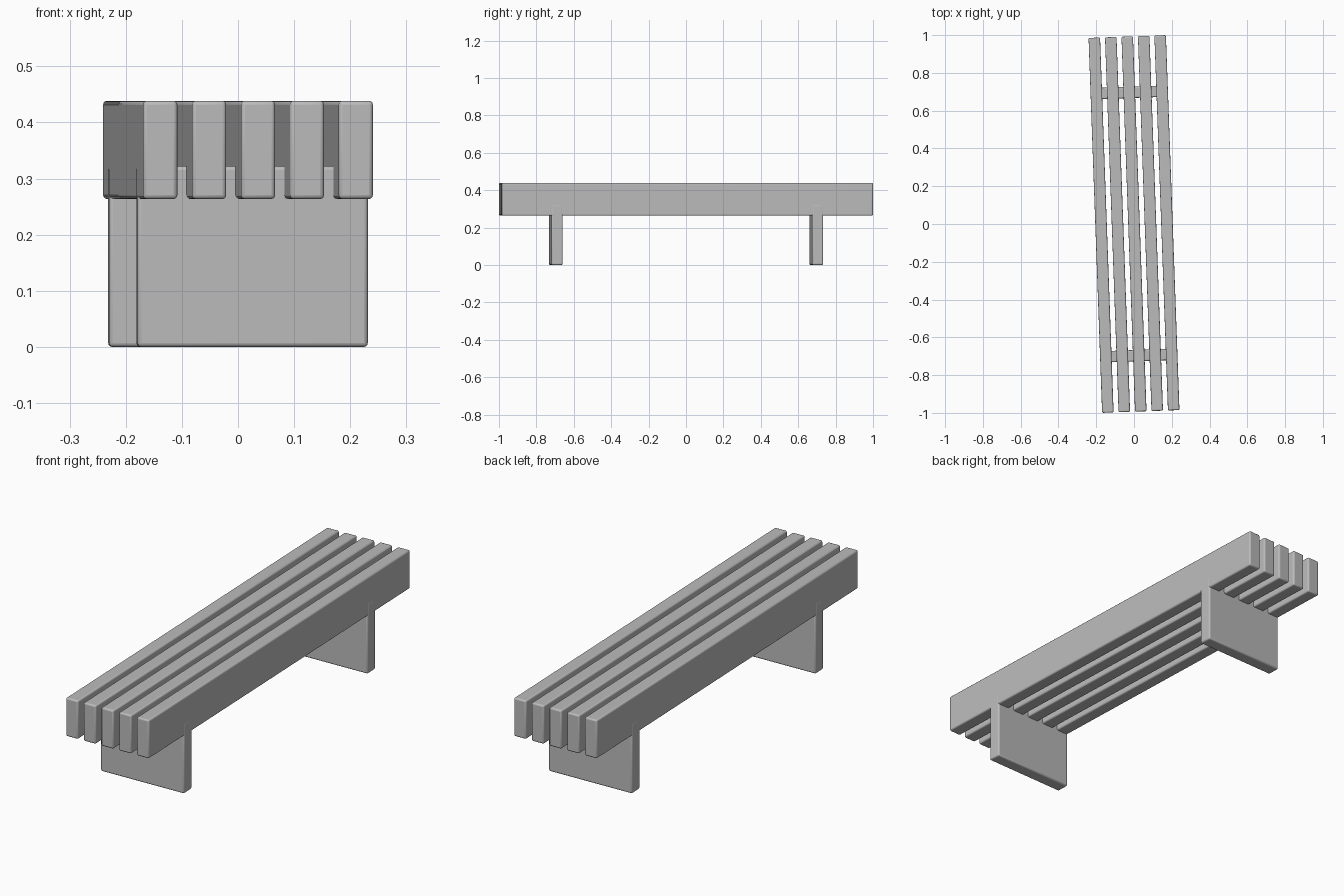
import bpy
import math
from mathutils import Matrix

cube = bpy.data.objects.get("Cube")
if cube:
    bpy.data.objects.remove(cube, do_unlink=True)

TURN = Matrix.Rotation(math.radians(2.07), 4, 'Z')  # whole bench is slightly turned

grey = bpy.data.materials.new("stone_grey")
grey.use_nodes = True
color = (0.5, 0.5, 0.5, 1)
grey.diffuse_color = color
grey.node_tree.nodes["Principled BSDF"].inputs["Base Color"].default_value = color


def rounded_block(name, center, size, radius=0.007):
    """Box with softly rounded edges, turned with the bench."""
    bpy.ops.mesh.primitive_cube_add(size=1)
    ob = bpy.context.object
    ob.name = name
    ob.data.transform(TURN @ Matrix.Translation(center) @ Matrix.Diagonal((*size, 1)))
    ob.data.materials.append(grey)
    bevel = ob.modifiers.new("soft_edges", 'BEVEL')
    bevel.width = radius
    bevel.segments = 3
    bpy.ops.object.shade_smooth_by_angle(angle=math.radians(40))
    return ob


# Five long seat slats standing on edge
SLATS, PITCH = 5, 0.0872
for i in range(SLATS):
    x = (i - (SLATS - 1) / 2) * PITCH
    rounded_block(f"seat_slat_{i + 1}", (x, 0, 0.351), (0.061, 1.986, 0.175))

# Two slab legs, let into the underside of the slats
LEG_TOP = 0.322
for name, side in (("front_leg", -1), ("back_leg", 1)):
    rounded_block(name, (0, side * 0.697, LEG_TOP / 2), (0.411, 0.06, LEG_TOP))
